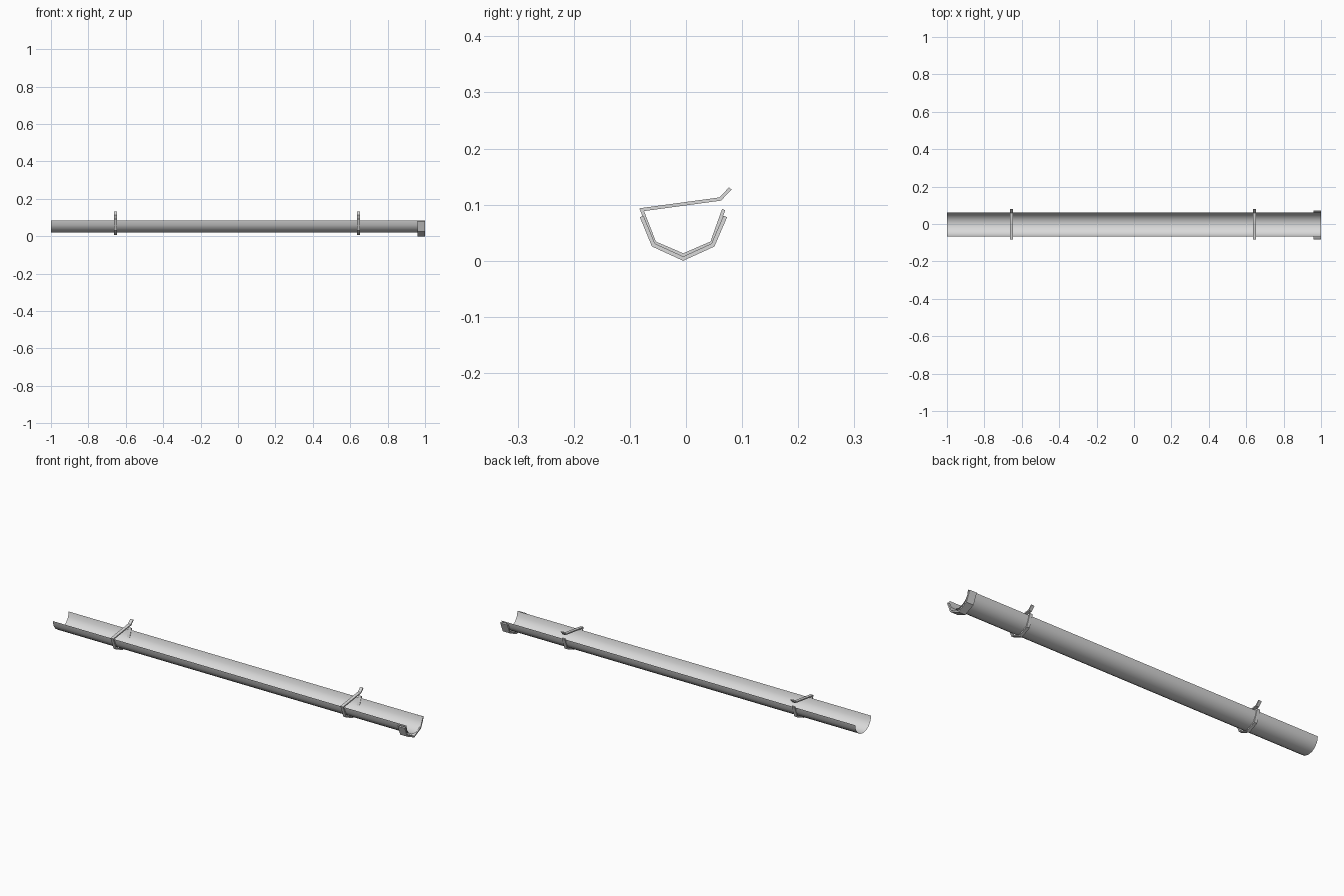
import bpy, bmesh, math
from mathutils import Vector

if "Cube" in bpy.data.objects:
    bpy.data.objects.remove(bpy.data.objects["Cube"])

metal = bpy.data.materials.new("light_grey_metal")
metal.diffuse_color = (0.7, 0.7, 0.7, 1)
metal.use_nodes = True
metal.node_tree.nodes["Principled BSDF"].inputs["Base Color"].default_value = metal.diffuse_color


def finish(bm, name):
    mesh = bpy.data.meshes.new(name)
    bm.to_mesh(mesh)
    bm.free()
    mesh.materials.append(metal)
    obj = bpy.data.objects.new(name, mesh)
    bpy.context.collection.objects.link(obj)
    return obj


def ribbon(name, path, thick, x0, x1, inward=False):
    """Bent flat strap: a (y, z) centreline thickened with mitres, extruded along x."""
    pts = [Vector(p) for p in path]
    left, right = [], []
    for i, p in enumerate(pts):
        dirs = []
        if i > 0:
            dirs.append((p - pts[i - 1]).normalized())
        if i < len(pts) - 1:
            dirs.append((pts[i + 1] - p).normalized())
        normals = [Vector((-d.y, d.x)) for d in dirs]
        n = sum(normals, Vector((0, 0))).normalized()
        off = n * (thick / 2 / n.dot(normals[0]))
        left.append(p + off)
        right.append(p - off)
    bm = bmesh.new()
    rings = [[bm.verts.new((x, q.x, q.y)) for x, q in
              ((x0, l), (x1, l), (x1, r), (x0, r))] for l, r in zip(left, right)]
    for a, b in zip(rings, rings[1:]):
        for k in range(4):
            m = (k + 1) % 4
            bm.faces.new((a[k], a[m], b[m], b[k]))
    bm.faces.new(rings[0])
    bm.faces.new(rings[-1])
    bmesh.ops.recalc_face_normals(bm, faces=bm.faces)
    if inward:
        bmesh.ops.reverse_faces(bm, faces=bm.faces)
    return finish(bm, name)


# Half-round trough: thin open sheet, inside face upward
SEG, R, CY, CZ = 8, 0.064, -0.003, 0.084
bm = bmesh.new()
rows = []
for i in range(SEG + 1):
    a = math.pi + math.pi * i / SEG
    y, z = CY + R * math.cos(a), CZ + R * math.sin(a)
    rows.append([bm.verts.new((x, y, z)) for x in (-1, 1)])
for a, b in zip(rows, rows[1:]):
    f = bm.faces.new((a[0], a[1], b[1], b[0]))
    f.smooth = True
finish(bm, "gutter_trough")

# Strap brackets: cradle, front lip, arm over the top and bent rear tab
strap = [(0.067, 0.091), (0.046, 0.032), (-0.005, 0.010), (-0.056, 0.032),
         (-0.079, 0.091), (0.061, 0.110), (0.079, 0.129)]
for side, x in (("left", -0.655), ("right", 0.645)):
    ribbon(side + "_bracket", strap, 0.006, x - 0.008, x + 0.008)

# Joining collar under the right end
collar = [(0.070, 0.079), (0.048, 0.028), (-0.005, 0.0038), (-0.058, 0.028),
          (-0.079, 0.079)]
ribbon("end_collar", collar, 0.007, 0.96, 1.0, inward=True)
